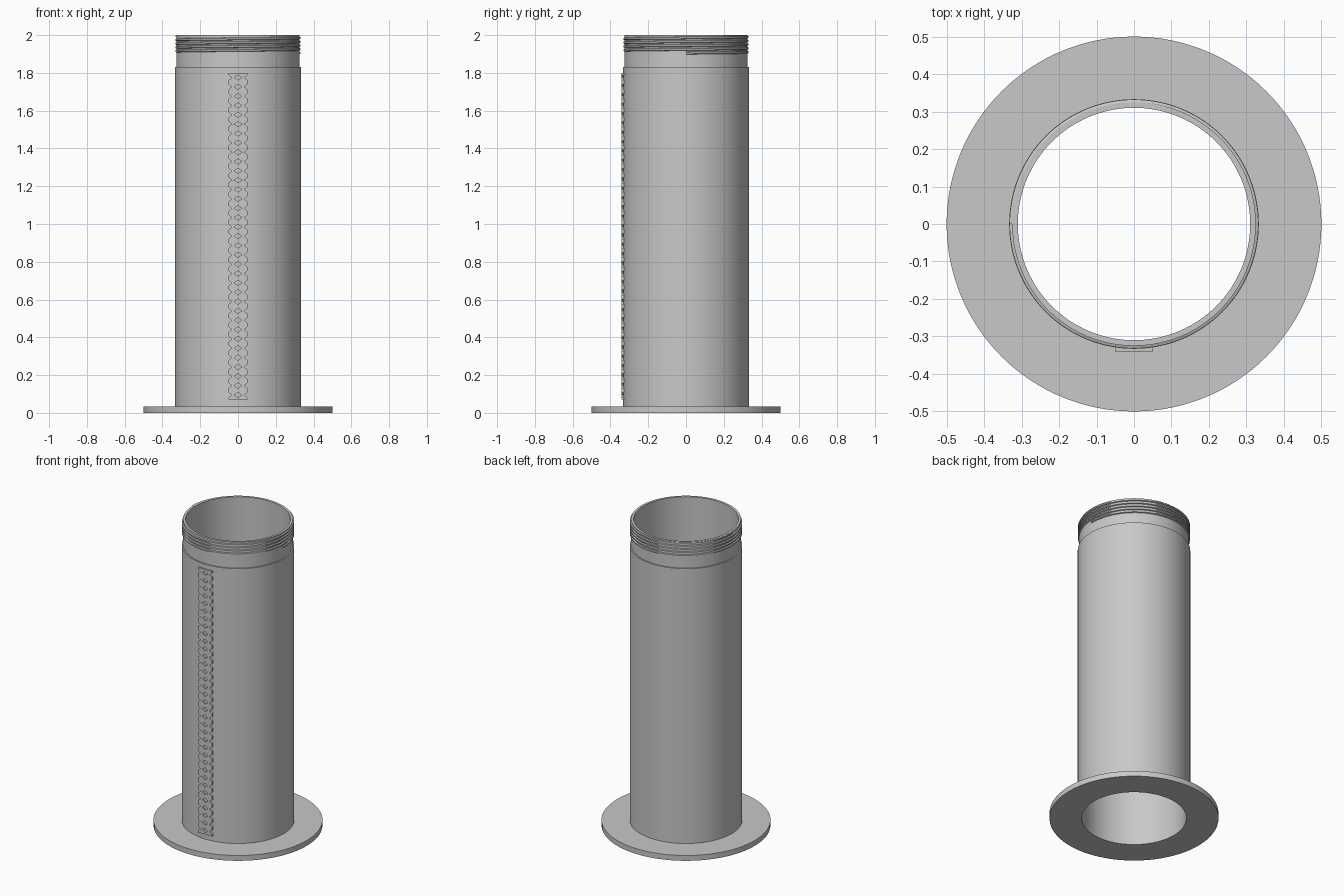
import bpy, bmesh, math

if "Cube" in bpy.data.objects:
    bpy.data.objects.remove(bpy.data.objects["Cube"])

SEG = 128
grey = bpy.data.materials.new("plain grey")
grey.diffuse_color = (0.58, 0.58, 0.58, 1)
grey.use_nodes = True
grey.node_tree.nodes["Principled BSDF"].inputs["Base Color"].default_value = grey.diffuse_color


def finish(name, bm, smooth=True):
    bmesh.ops.recalc_face_normals(bm, faces=bm.faces[:])
    me = bpy.data.meshes.new(name)
    bm.to_mesh(me)
    bm.free()
    me.materials.append(grey)
    ob = bpy.data.objects.new(name, me)
    bpy.context.collection.objects.link(ob)
    if smooth:
        bpy.ops.object.select_all(action='DESELECT')
        ob.select_set(True)
        bpy.context.view_layer.objects.active = ob
        bpy.ops.object.shade_smooth_by_angle(angle=math.radians(25))
    return ob


def sweep(name, sections, closed):
    """Skin a list of closed cross-sections, capping the ends when open."""
    bm = bmesh.new()
    rings = [[bm.verts.new(p) for p in s] for s in sections]
    n = len(rings[0])
    for i in range(len(rings) - (0 if closed else 1)):
        a, b = rings[i], rings[(i + 1) % len(rings)]
        for j in range(n):
            k = (j + 1) % n
            bm.faces.new((a[j], a[k], b[k], b[j]))
    if not closed:
        bm.faces.new(rings[0])
        bm.faces.new(rings[-1])
    return finish(name, bm)


def lathe(name, profile):
    angles = [2 * math.pi * i / SEG for i in range(SEG)]
    return sweep(name, [[(r * math.cos(a), r * math.sin(a), z) for r, z in profile]
                        for a in angles], True)


# base flange, and hollow tube with a slimmer neck
lathe("base_flange", [(0.31, 0), (0.5, 0), (0.5, 0.035), (0.31, 0.035)])
lathe("tube", [(0.31, 0.035), (0.333, 0.035), (0.333, 1.83), (0.325, 1.83),
               (0.325, 2.0), (0.31, 2.0)])

# helical screw thread around the neck
PITCH, TURNS, Z0 = 0.02, 4.5, 1.905
sections = []
for i in range(int(TURNS * SEG) + 1):
    t = i / SEG
    a = math.pi + 2 * math.pi * (t - TURNS)
    z = Z0 + PITCH * t
    sections.append([(r * math.cos(a), r * math.sin(a), min(z + dz, 1.9995))
                     for r, dz in ((0.32, -0.009), (0.332, -0.004),
                                   (0.332, 0.004), (0.32, 0.009))])
sweep("screw_thread", sections, False)

# lattice strip: diamond openings down the middle, notches along both edges
ROWS, LOW, HIGH = 35, 0.07, 1.8
p = (HIGH - LOW) / ROWS
h = 0.014
quarter = [(0.05, p / 2), (0, p / 2), (0, h), (0.02, 0), (0.033, 0), (0.05, h)]
bm = bmesh.new()
for row in range(ROWS):
    zc = LOW + p * (row + 0.5)
    for sx in (-1, 1):
        for sz in (-1, 1):
            bm.faces.new([bm.verts.new((sx * x, -0.341, zc + sz * z)) for x, z in quarter])
bmesh.ops.remove_doubles(bm, verts=bm.verts[:], dist=1e-5)
bmesh.ops.recalc_face_normals(bm, faces=bm.faces[:])
solid = bmesh.ops.extrude_face_region(bm, geom=bm.faces[:], use_keep_orig=True)
bmesh.ops.translate(bm, vec=(0, 0.014, 0),
                    verts=[g for g in solid["geom"] if isinstance(g, bmesh.types.BMVert)])
finish("lattice_strip", bm, smooth=False)
